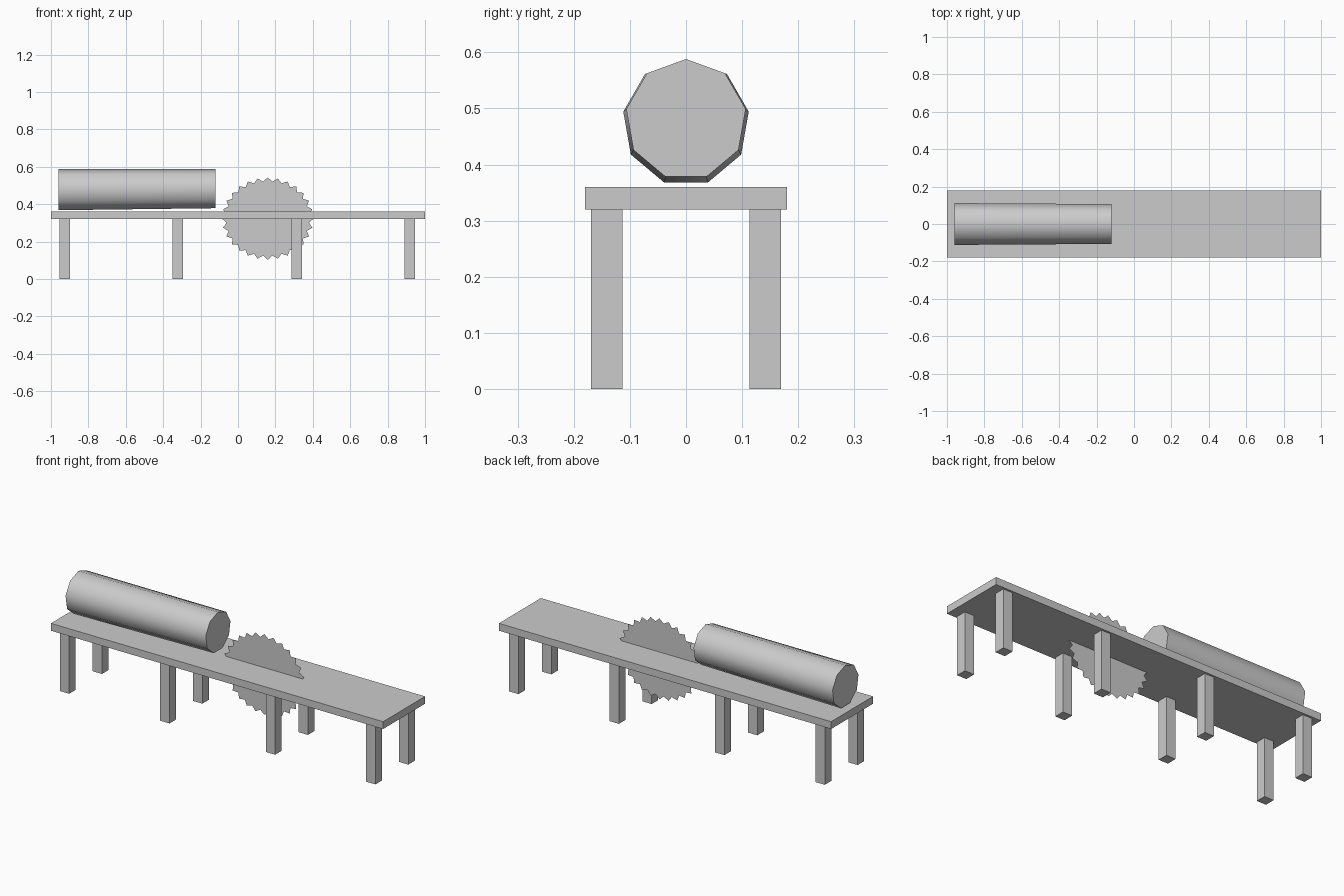
import bpy
import math

if "Cube" in bpy.data.objects:
    bpy.data.objects.remove(bpy.data.objects["Cube"])


def mesh_object(name, verts, faces):
    mesh = bpy.data.meshes.new(name)
    mesh.from_pydata(verts, [], faces)
    mesh.update()
    obj = bpy.data.objects.new(name, mesh)
    bpy.context.collection.objects.link(obj)
    return obj


def box(name, center, size):
    bpy.ops.mesh.primitive_cube_add(size=1, location=center)
    obj = bpy.context.object
    obj.name = name
    obj.scale = size
    bpy.ops.object.transform_apply(location=False, rotation=False, scale=True)
    return obj


# Long bench top
box("table_top", (0, 0, 0.34), (2, 0.36, 0.04))

# Four pairs of square legs
for i, x in enumerate((-0.926, -0.322, 0.314, 0.918)):
    for side, y in (("front", -0.141), ("back", 0.141)):
        box(f"{side}_leg_{i + 1}", (x, y, 0.16), (0.056, 0.056, 0.32))

# Paper-thin toothed saw blade, slightly wider than tall
TEETH = 28
outline = []
for i in range(TEETH * 2):
    a = math.pi * i / TEETH
    k = 1.0 if i % 2 == 0 else 0.905
    outline.append((0.159 + 0.245 * k * math.sin(a), 0, 0.323 + 0.22 * k * math.cos(a)))
mesh_object("saw_blade", outline, [list(range(TEETH * 2))[::-1]])

# Nine-sided tapered log, level along its top
SIDES = 9
verts = []
for x, r, z in ((-0.96, 0.1135, 0.4745), (-0.12, 0.108, 0.480)):
    for i in range(SIDES):
        a = 2 * math.pi * i / SIDES
        verts.append((x, r * math.sin(a), z + r * math.cos(a)))
faces = [[i, i + SIDES, (i + 1) % SIDES + SIDES, (i + 1) % SIDES] for i in range(SIDES)]
faces += [list(range(SIDES)), list(range(SIDES, 2 * SIDES))[::-1]]
log = mesh_object("log", verts, faces)

# Smooth bark with crisp cut ends
bpy.ops.object.select_all(action='DESELECT')
log.select_set(True)
bpy.context.view_layer.objects.active = log
bpy.ops.object.mode_set(mode='EDIT')
bpy.ops.mesh.select_all(action='SELECT')
bpy.ops.mesh.normals_make_consistent(inside=False)
bpy.ops.object.mode_set(mode='OBJECT')
bpy.ops.object.shade_smooth_by_angle(angle=math.radians(50))
